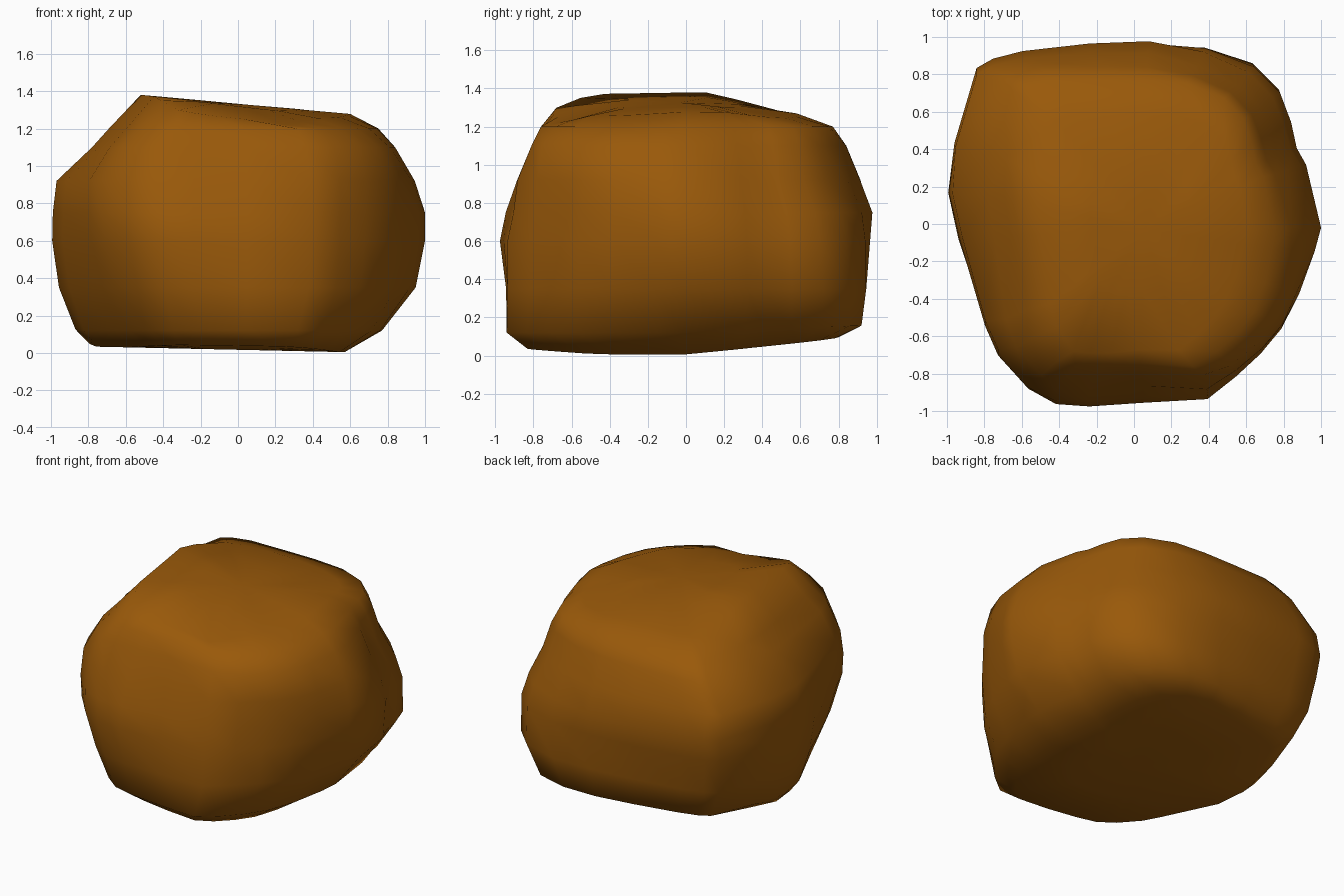
import bpy, bmesh, math

if "Cube" in bpy.data.objects:
    bpy.data.objects.remove(bpy.data.objects["Cube"])

# Plan outline of the boulder, seen from above
PLAN = [(-1, .17), (-.97, .43), (-.85, .83), (-.76, .88), (-.6, .92), (-.24, .96), (.08, .98),
        (.38, .95), (.64, .85), (.78, .71), (.84, .55), (.87, .41), (.92, .32), (1, -.02), (.96, -.15),
        (.87, -.38), (.78, -.55), (.67, -.68), (.54, -.8), (.39, -.92), (.05, -.945), (-.24, -.97),
        (-.42, -.96), (-.57, -.88), (-.72, -.71), (-.79, -.55), (-.94, -.08)]

# Levels: z, x min, x max, y min, y max, corner swell (front left, front right, back right, back left)
LEVELS = [
    (0.00, -.82, .57, -.83, .80, -.11, .13, .00, -.10),
    (0.12, -.89, .77, -.94, .92, -.10, .09, .07, -.07),
    (0.35, -.97, .95, -.97, .945, -.06, .03, .045, -.04),
    (0.60, -1.0, 1.0, -.985, .965, -.01, .01, .00, -.02),
    (0.75, -.99, 1.0, -.945, .98, .02, .02, -.05, .00),
    (0.92, -.97, .945, -.885, .92, .04, .08, -.08, .02),
    (1.10, -.78, .84, -.81, .84, .12, .15, -.04, .06),
    (1.20, -.69, .75, -.76, .77, .10, .10, .00, .06),
    (1.30, -.52, .60, -.69, .58, .10, .05, .04, .05),
]


def bottom_z(x, y):
    return .017 - .022 * x + .1 * max(0, y) + .06 * max(0, -y - .45)


def top_z(x, y):
    return (1.38 - .09 * (x + .52) - .08 * max(0, -y) * (x + .5) - .14 * max(0, y - .15)
            - .3 * max(0, -y - .5) - .25 * max(0, y - .1) * max(0, -x))


def ring_points(level):
    z, x0, x1, y0, y1, *swell = level
    for px, py in PLAN:
        angle = math.atan2(py, px)
        x = px * (x1 if px > 0 else -x0)
        y = py / .975 * (y1 if py > 0 else -y0)
        k = 1
        for gain, diag in zip(swell, (-135, -45, 45, 135)):
            k += gain * max(0, math.cos(2 * (angle - math.radians(diag)))) * (
                math.cos(angle - math.radians(diag)) > 0)
        x, y = min(max(x * k, x0), x1), min(max(y * k, y0), y1)
        if z == 0:
            z_here = bottom_z(x, y)
        elif z == 1.30:
            z_here = top_z(x, y)
        else:
            z_here = z + (.04 * max(0, y) if z < .2 else 0)
        yield x, y, z_here


bm = bmesh.new()
rings = [[bm.verts.new(p) for p in ring_points(lv)] for lv in LEVELS]
n = len(PLAN)

# Sides
for a, b in zip(rings, rings[1:]):
    for i in range(n):
        j = (i + 1) % n
        bm.faces.new((a[i], a[j], b[j], b[i]))

# Underside and crown, each closed by an inner ring and a centre point
for ring, height in ((rings[0], bottom_z), (rings[-1], top_z)):
    cx = sum(v.co.x for v in ring) / n
    cy = sum(v.co.y for v in ring) / n
    inner = []
    for v in ring:
        x, y = cx + .5 * (v.co.x - cx), cy + .5 * (v.co.y - cy)
        inner.append(bm.verts.new((x, y, max(0, height(x, y)))))
    mid = bm.verts.new((cx, cy, height(cx, cy)))
    for i in range(n):
        j = (i + 1) % n
        bm.faces.new((ring[i], ring[j], inner[j], inner[i]))
        bm.faces.new((inner[i], inner[j], mid))

bmesh.ops.recalc_face_normals(bm, faces=bm.faces)
mesh = bpy.data.meshes.new("boulder")
bm.to_mesh(mesh)
bm.free()
mesh.shade_smooth()
boulder = bpy.data.objects.new("boulder", mesh)
bpy.context.collection.objects.link(boulder)

# Single earthy brown
brown = bpy.data.materials.new("earthy brown")
brown.diffuse_color = (.32, .1, .003, 1)
brown.use_nodes = True
brown.node_tree.nodes["Principled BSDF"].inputs["Base Color"].default_value = brown.diffuse_color
mesh.materials.append(brown)
